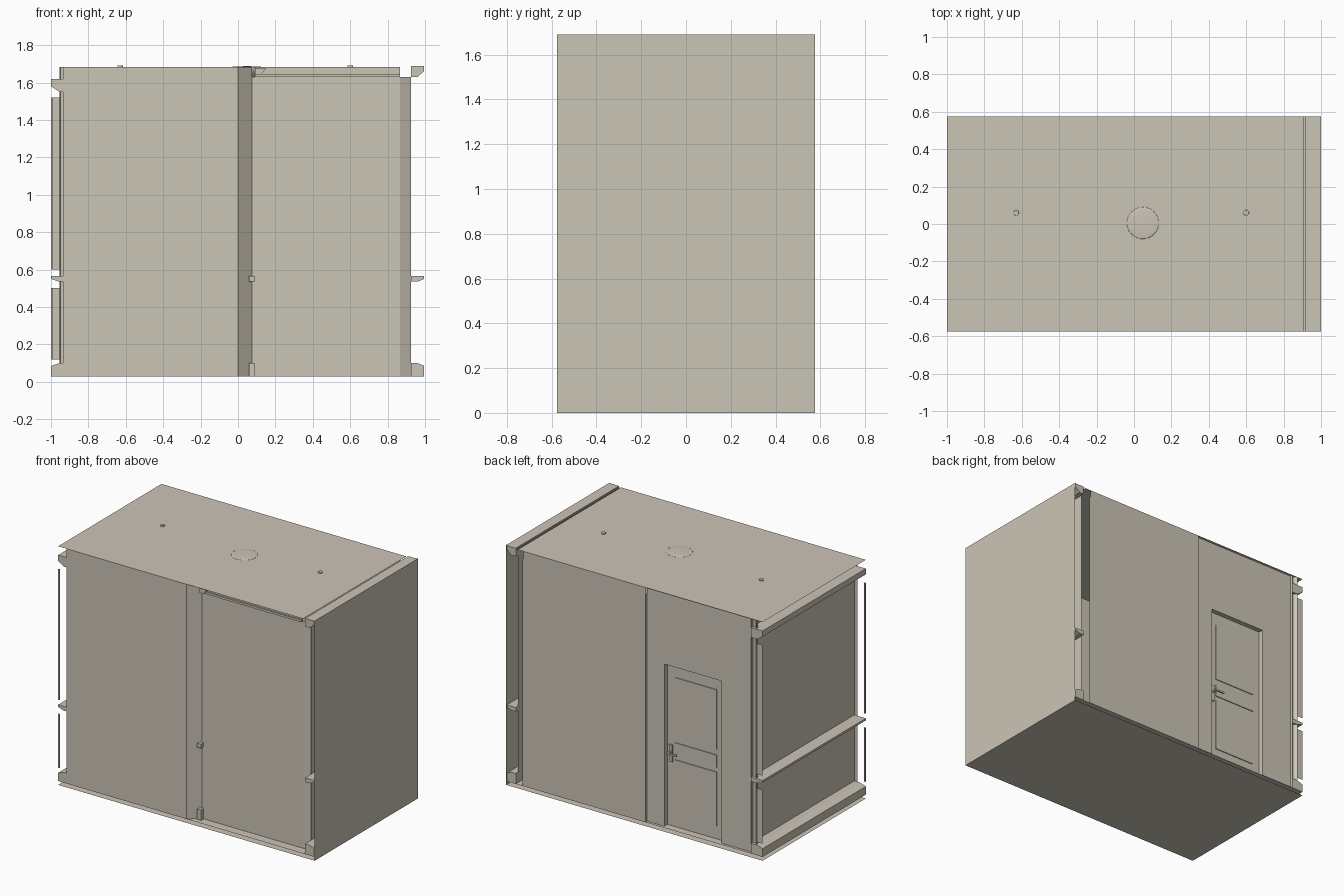
import bpy, bmesh, math

if "Cube" in bpy.data.objects:
    bpy.data.objects.remove(bpy.data.objects["Cube"])

mat = bpy.data.materials.new("warm_beige_plaster")
mat.diffuse_color = (0.60, 0.555, 0.47, 1)
mat.use_nodes = True
mat.node_tree.nodes["Principled BSDF"].inputs["Base Color"].default_value = mat.diffuse_color


def finish(name, bm):
    me = bpy.data.meshes.new(name)
    bm.to_mesh(me)
    bm.free()
    me.materials.append(mat)
    ob = bpy.data.objects.new(name, me)
    bpy.context.collection.objects.link(ob)
    return ob


def box(name, x, y, z):
    bm = bmesh.new()
    bmesh.ops.create_cube(bm, size=1)
    for v in bm.verts:
        v.co = [r[0] + (c + .5) * (r[1] - r[0]) for c, r in zip(v.co, (x, y, z))]
    return finish(name, bm)


def quad(name, pts):
    bm = bmesh.new()
    bm.faces.new([bm.verts.new(p) for p in pts])
    return finish(name, bm)


def flat(name, x0, x1, y0, y1, z):
    return quad(name, [(x0, y0, z), (x1, y0, z), (x1, y1, z), (x0, y1, z)])


def wall(name, p, q, z0, z1):
    """Upright sheet between two plan points."""
    return quad(name, [(*p, z0), (*q, z0), (*q, z1), (*p, z1)])


def trim(name, profile, y0, y1):
    """Moulding with an x-z profile, run along y."""
    bm = bmesh.new()
    a = [bm.verts.new((x, y0, z)) for x, z in profile]
    b = [bm.verts.new((x, y1, z)) for x, z in profile]
    n = len(a)
    for i in range(n):
        bm.faces.new((a[i], a[(i + 1) % n], b[(i + 1) % n], b[i]))
    bm.faces.new(a[::-1])
    bm.faces.new(b)
    bmesh.ops.recalc_face_normals(bm, faces=bm.faces[:])
    return finish(name, bm)


D, F, T = 0.575, 0.027, 1.682   # half depth, wall foot, ceiling height

# floor, underside and ceiling sheets
flat("floor_underside", -1, 1, -D, D, 0)
flat("floor", -1, 1, -D, D, F)
flat("ceiling", -1, .91, -D, D, T)
flat("ceiling_edge_inner", .917, .98, -D, D, T)
flat("ceiling_edge_outer", .985, 1, -D, D, 1.69)

# outer right wall and the inner side walls
wall("right_outer_wall", (1, -D), (1, D), 0, 1.69)
wall("right_inner_wall", (.925, -.51), (.925, .55), F, 1.63)
wall("left_inner_wall", (-.91, -D), (-.91, D), F, T)

# front wall: flush left half, slanted return, recessed right half
wall("front_left_wall", (-.935, -D), (0, -D), F, T)
wall("front_return", (0, -D), (.075, -.51), F, T)
wall("front_right_wall", (.075, -.51), (.867, -.51), F, 1.63)
wall("front_right_corner", (.867, -.51), (.925, -.48), F, 1.63)
for i, (y, z0, z1) in enumerate([(-.535, 1.63, 1.645), (-.525, 1.645, 1.682)]):
    box(f"front_crown_{i}", (.09, .865), (y, -.51), (z0, z1))
trim("crown_end", [(.09, 1.64), (.12, 1.64), (.15, 1.675), (.09, 1.675)], -.56, -.53)
box("front_end_baseboard", (.06, .09), (-.54, -.50), (F, .10))
box("front_end_rail", (.06, .09), (-.54, -.50), (.535, .565))
box("wall_outlet", (-.19, -.13), (-D, -.57), (.13, .17))

# back wall with a small step and a door opening
YB = .555
dx0, dx1, dz = -.665, -.22, 1.17
wall("back_right_wall", (-.085, D), (.872, D), F, 1.63)
wall("back_top_band_right", (-.085, D), (.865, D), 1.63, T)
wall("back_step", (-.085, YB), (-.085, D), F, 1.63)
wall("back_wall_by_handle", (dx1, YB), (-.085, YB), F, T)
wall("back_wall_by_hinge", (-.95, YB), (dx0, YB), F, T)
wall("back_wall_over_door", (dx0, YB), (dx1, YB), dz, T)

# door jambs, leaf, raised panels
for n, x in (("hinge_jamb", dx0), ("handle_jamb", dx1)):
    wall(n, (x, .515), (x, YB), F, dz)
flat("door_head", dx0, dx1, .515, YB, dz)
box("door_leaf", (dx0, dx1), (.505, .52), (F, dz))
for i, (z0, z1) in enumerate([(.12, .50), (.53, .62), (.66, 1.08)]):
    box(f"door_panel_{i}", (dx0 + .06, dx1 - .06), (.52, .526), (z0, z1))

# door handle
box("handle_plate", (-.262, -.238), (.52, .53), (.48, .60))
box("handle_stem", (-.256, -.244), (.53, .56), (.545, .557))
box("handle_lever", (-.32, -.244), (.555, .565), (.545, .557))

# mouldings along both side walls: baseboard, rail, crown
for side, x0, x1, c0, c1 in (("left", -.91, -1, 1.55, 1.62), ("right", .925, .995, 1.63, 1.688)):
    m = x0 + (x1 - x0) * .5
    trim(side + "_baseboard", [(x0, F), (x1, F), (x1, .085), (m, .10), (x0, .10)], -D, D)
    trim(side + "_rail", [(x0, .535), (m, .535), (x1, .55), (x1, .565), (x0, .565)], -D, D)
    trim(side + "_crown", [(x0, c0), (m, c0), (x1, c0 + .03), (x1, c1), (x0, c1)], -D, D)

# corner strips on the open left side
for i, (z0, z1) in enumerate([(.12, .50), (.60, 1.52)]):
    wall(f"back_corner_strip_{i}", (-1, D), (-.955, D), z0, z1)
    box(f"front_corner_post_{i}", (-1, -.99), (-D, -.567), (z0, z1))
wall("back_left_corner", (-.955, D), (-.935, YB), F, T)

# ceiling lamp: bowl below, slight swell above
bm = bmesh.new()
bmesh.ops.create_uvsphere(bm, u_segments=32, v_segments=16, radius=.085)
for v in bm.verts:
    v.co.z *= .06 if v.co.z > 0 else .8
    v.co.x += .047
    v.co.y += .005
    v.co.z += T
for f in bm.faces:
    f.smooth = True
finish("ceiling_lamp", bm)

# two small sprinkler caps
for n, x in (("left_sprinkler", -.63), ("right_sprinkler", .60)):
    bm = bmesh.new()
    bmesh.ops.create_cone(bm, cap_ends=True, segments=16, radius1=.018, radius2=.014, depth=.03)
    for v in bm.verts:
        v.co.x += x
        v.co.y += .06
        v.co.z += T - .007
    finish(n, bm)
